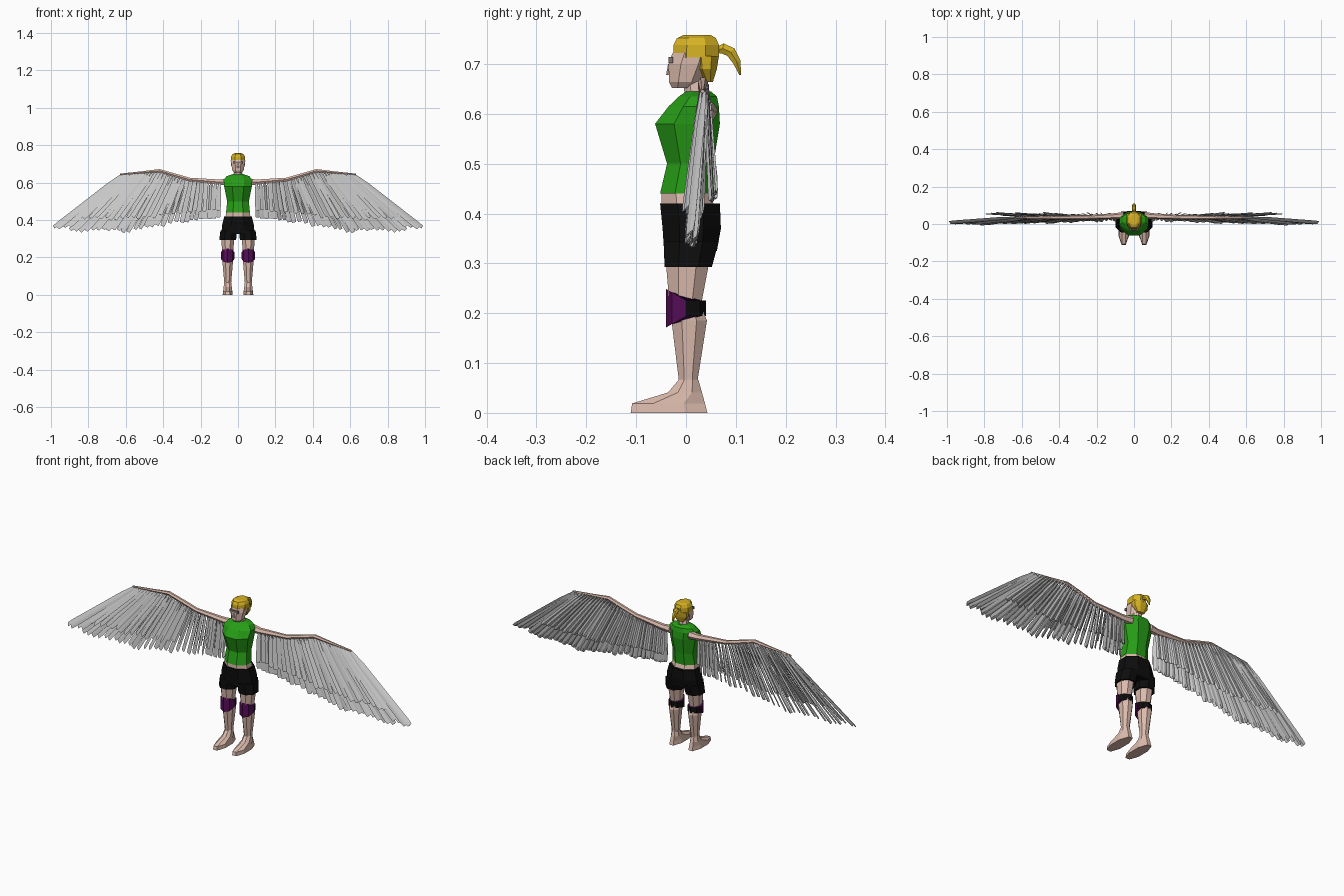
import bpy, bmesh, math, random
from mathutils import Vector

if "Cube" in bpy.data.objects:
    bpy.data.objects.remove(bpy.data.objects["Cube"])

random.seed(4)


def material(name, r, g, b):
    m = bpy.data.materials.new(name)
    m.diffuse_color = (r, g, b, 1)
    m.use_nodes = True
    m.node_tree.nodes["Principled BSDF"].inputs["Base Color"].default_value = m.diffuse_color
    return m


SKIN = material("skin", .72, .50, .42)
GREEN = material("green_cloth", .02, .34, .008)
BLACK = material("black_cloth", .004, .004, .004)
PURPLE = material("purple_pad", .09, .004, .095)
HAIR = material("blond_hair", .68, .45, .017)
FEATHER = material("pale_feather", .58, .58, .58)
EYES = material("eye_shadow", .22, .17, .15)


def finish(name, bm, mats):
    bmesh.ops.recalc_face_normals(bm, faces=bm.faces)
    me = bpy.data.meshes.new(name)
    bm.to_mesh(me)
    bm.free()
    for m in mats:
        me.materials.append(m)
    ob = bpy.data.objects.new(name, me)
    bpy.context.collection.objects.link(ob)
    return ob


def loft(name, rings, *mats, rule=None):
    """Skin closed rings of points and cap both ends."""
    bm = bmesh.new()
    rows = [[bm.verts.new(p) for p in r] for r in rings]
    n = len(rows[0])
    for a, b in zip(rows, rows[1:]):
        for i in range(n):
            j = (i + 1) % n
            bm.faces.new((a[i], a[j], b[j], b[i]))
    bm.faces.new(rows[0])
    bm.faces.new(rows[-1])
    if rule:
        for f in bm.faces:
            f.material_index = rule(f.calc_center_median())
    return finish(name, bm, mats)


def ring(z, cx, hw, y0, y1, boxy=True):
    """Eight-sided level ring; boxy rings have flat front, back and sides."""
    off = math.pi / 8 if boxy else 0
    k = 1 / math.cos(off)
    pts = []
    for i in range(8):
        a = off + i * math.pi / 4
        pts.append((cx + hw * k * math.cos(a),
                    (y0 + y1) / 2 + (y1 - y0) / 2 * k * math.sin(a), z))
    return pts


def tube(name, path, mat, side, n=6):
    """Tapered tube through (x, y, z, radius) points."""
    rings = []
    for i, p in enumerate(path):
        a, b = path[max(i - 1, 0)], path[min(i + 1, len(path) - 1)]
        d = (Vector(b[:3]) - Vector(a[:3])).normalized()
        u = Vector(side)
        v = d.cross(u).normalized()
        rings.append([Vector(p[:3]) + p[3] * (u * math.cos(t) + v * math.sin(t))
                      for t in (2 * math.pi * k / n for k in range(n))])
    return loft(name, rings, mat)


# Torso, waist and shorts
loft("shirt", [ring(*s) for s in (
    (.44, 0, .064, -.052, .05), (.50, 0, .058, -.038, .055),
    (.58, 0, .074, -.062, .068), (.615, 0, .077, -.035, .066),
    (.635, 0, .06, -.014, .062), (.645, 0, .03, 0, .05))], GREEN)
loft("waist", [ring(.41, 0, .068, -.049, .058), ring(.445, 0, .062, -.049, .048)], SKIN)
loft("shorts_hips", [ring(.325, 0, .088, -.044, .062), ring(.37, 0, .086, -.047, .07),
                     ring(.42, 0, .073, -.052, .068)], BLACK)

# Neck, head and face
loft("neck", [ring(.62, 0, .026, 0, .045), ring(.665, 0, .021, -.006, .04)], SKIN)
loft("head", [ring(*s) for s in (
    (.652, 0, .02, -.028, .01), (.664, 0, .03, -.034, .03),
    (.70, 0, .036, -.035, .05), (.722, 0, .037, -.027, .055))], SKIN)
bm = bmesh.new()
bmesh.ops.create_cube(bm, size=1)
for v in bm.verts:
    v.co = (v.co.x * .05, -.031 + v.co.y * .009, .708 + v.co.z * .012)
finish("eye_band", bm, [EYES])
loft("nose", [ring(.678, 0, .006, -.04, -.03), ring(.70, 0, .003, -.036, -.03)], SKIN)

# Hair cap, back of the hair and ponytail
loft("hair_cap", [ring(*s) for s in (
    (.713, 0, .039, -.026, .066), (.738, 0, .038, -.025, .066),
    (.752, 0, .03, -.018, .06), (.758, 0, .018, -.005, .05))], HAIR)
loft("hair_back", [ring(*s) for s in (
    (.664, 0, .018, .038, .054), (.69, 0, .036, .02, .062),
    (.716, 0, .039, .016, .066))], HAIR)
tube("ponytail", [(0, .062, .728, .007), (0, .074, .731, .012), (0, .09, .724, .012),
                  (0, .102, .704, .009), (0, .109, .678, .002)], HAIR, (1, 0, 0))

# Lines followed by feather roots and tips, as (x, z)
ROOTS = [(.10, .60), (.18, .607), (.25, .615), (.32, .632), (.39, .655),
         (.45, .66), (.52, .652), (.58, .648), (.625, .643)]
TIPS = [(.105, .41), (.20, .40), (.30, .385), (.44, .36), (.56, .335),
        (.68, .33), (.79, .335), (.90, .345), (.985, .362)]


def along(line, t):
    s = t * (len(line) - 1)
    i = min(int(s), len(line) - 2)
    return Vector(line[i]).lerp(Vector(line[i + 1]), s - i)


def feather(bm, root, tip, width, tilt):
    """Long folded blade with a raised quill line and a blunt tip."""
    d = (tip - root).normalized()
    flat = d.cross(Vector((0, 1, 0))).normalized()
    nor = flat.cross(d)
    across = flat * math.cos(tilt) + nor * math.sin(tilt)
    up = across.cross(d)
    rows = []
    for t, w in ((0, .35), (.2, .9), (.94, 1), (1, .8)):
        c = root.lerp(tip, t)
        h = width * w / 2
        rows.append([bm.verts.new(p) for p in (
            c - across * h, c + up * .004, c + across * h, c - up * .001)])
    for a, b in zip(rows, rows[1:]):
        for i in range(4):
            j = (i + 1) % 4
            bm.faces.new((a[i], a[j], b[j], b[i]))
    bm.faces.new(rows[0])
    bm.faces.new(rows[-1])


# Layers: name, count, length share, root y, inner tip y, outer tip y, width, last t
LAYERS = [("flight_feathers", 33, 1.0, .036, .03, .004, .027, 1.0),
          ("back_coverts", 27, .72, .042, .054, .054, .022, .86),
          ("front_coverts", 27, .80, .030, .018, .0, .022, .90)]

for s, side in ((-1, "left"), (1, "right")):
    # Wing arm
    tube(side + "_wing_arm", [(s * x, y, z, r) for x, y, z, r in (
        (.055, .045, .605, .02), (.10, .042, .603, .016), (.26, .036, .617, .011),
        (.34, .036, .64, .011), (.42, .034, .664, .010), (.52, .034, .654, .007),
        (.63, .033, .645, .004))], SKIN, (0, 1, 0))

    # Feather layers
    rng = random.Random(7)
    for name, count, share, ry, ty0, ty1, width, last in LAYERS:
        bm = bmesh.new()
        for i in range(count):
            t = last * i / (count - 1)
            a, b = along(ROOTS, t), along(TIPS, t)
            b = a.lerp(b, share * (1 - rng.uniform(0, .07) * (t < .95)))
            ty = ty0 + (ty1 - ty0) * t + rng.uniform(-.005, .005)
            feather(bm, Vector((s * a.x, ry, a.y)), Vector((s * b.x, ty, b.y)),
                    width, s * rng.uniform(.15, .75))
        finish(side + "_" + name, bm, [FEATHER])

    # Shorts leg, bare leg, foot
    c = s * .055
    loft(side + "_shorts_leg", [ring(.293, c, .045, -.043, .052),
                                ring(.345, s * .05, .044, -.045, .066)], BLACK)
    loft(side + "_leg", [ring(*q) for q in (
        (.05, c, .018, -.015, .024), (.07, c, .019, -.015, .024),
        (.185, c, .029, -.029, .042), (.215, c, .028, -.033, .03),
        (.31, c, .036, -.041, .048))], SKIN)
    loft(side + "_foot", [ring(*q) for q in (
        (0, c, .027, -.111, .043), (.019, c, .025, -.108, .038),
        (.041, c, .022, -.036, .032), (.066, c, .019, -.015, .025))], SKIN)

    # Knee pad in front, strap behind
    rows = []
    for up in (-1, 1):
        rows.append([(x, y, .21 + up * (.016 + .022 * max(0, -y / .039)))
                     for x, y, _ in ring(0, c, .037, -.04, .04, False)])
    loft(side + "_knee_pad", rows, PURPLE, BLACK, rule=lambda p: int(p.y > .003))
